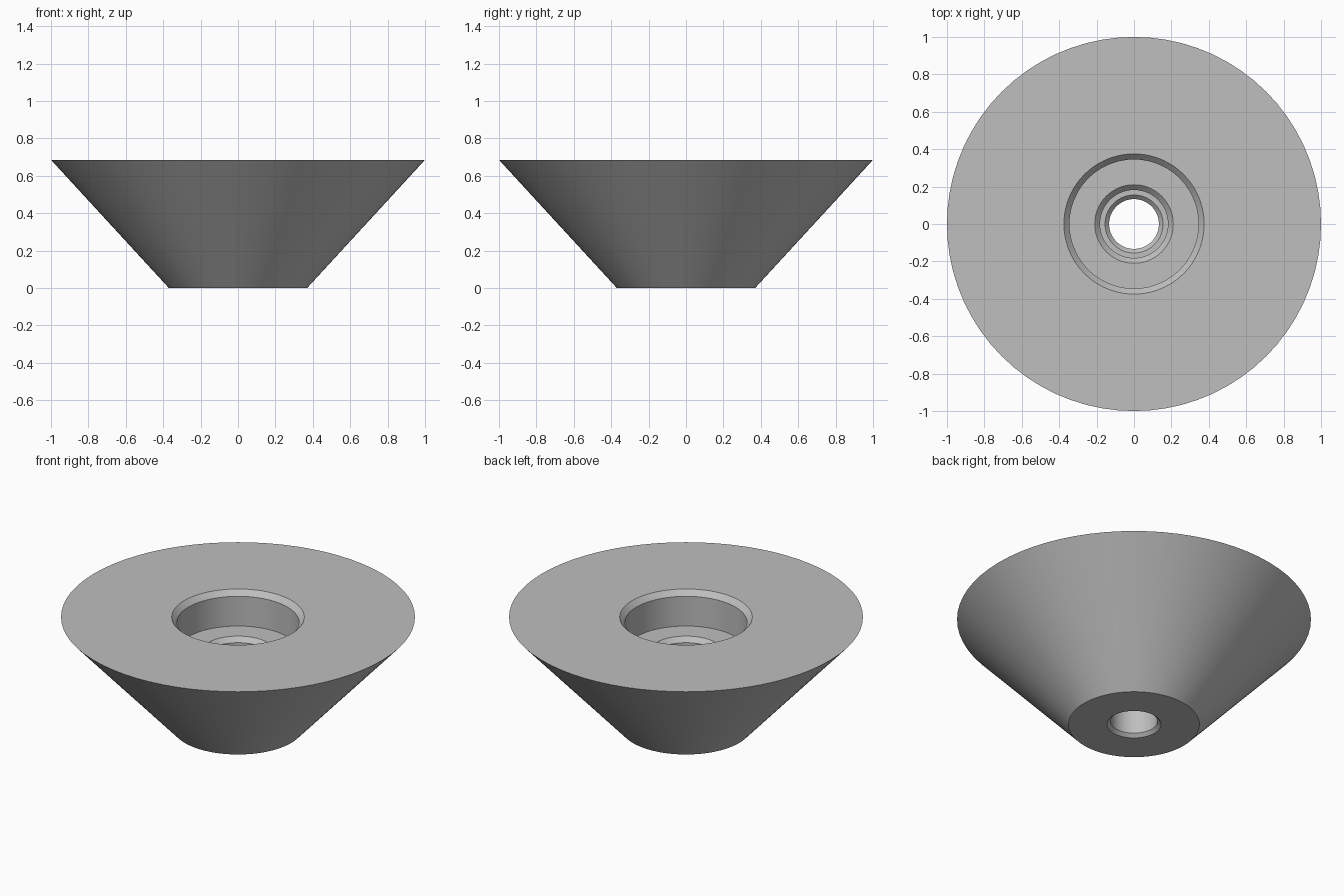
import bpy
import bmesh
import math

cube = bpy.data.objects.get("Cube")
if cube:
    bpy.data.objects.remove(cube, do_unlink=True)

SEGMENTS = 72

# Single plain grey
grey = bpy.data.materials.new("plain_grey")
grey.use_nodes = True
colour = (0.52, 0.52, 0.52, 1)
grey.diffuse_color = colour
grey.node_tree.nodes["Principled BSDF"].inputs["Base Color"].default_value = colour


def lathe(name, profile):
    """Revolve a closed (radius, height) outline around the z axis."""
    bm = bmesh.new()
    verts = [bm.verts.new((r, 0, z)) for r, z in profile]
    edges = [bm.edges.new((a, b)) for a, b in zip(verts, verts[1:] + verts[:1])]
    bmesh.ops.spin(bm, geom=verts + edges, cent=(0, 0, 0), axis=(0, 0, 1),
                   angle=math.tau, steps=SEGMENTS, use_merge=True)
    bmesh.ops.remove_doubles(bm, verts=bm.verts, dist=1e-5)
    bmesh.ops.recalc_face_normals(bm, faces=bm.faces)
    mesh = bpy.data.meshes.new(name)
    bm.to_mesh(mesh)
    bm.free()
    obj = bpy.data.objects.new(name, mesh)
    bpy.context.collection.objects.link(obj)
    mesh.materials.append(grey)
    return obj


# Cone with a stepped, chamfered through-bore
cone = lathe("bored_cone", [
    (0.37, 0), (1, 0.685),            # sloping outside
    (0.375, 0.685), (0.345, 0.653),   # upper recess chamfer
    (0.345, 0.468),                   # upper recess wall
    (0.21, 0.468), (0.182, 0.44),     # middle bore chamfer
    (0.182, 0.235),                   # middle bore wall
    (0.155, 0.235), (0.133, 0.213),   # lower bore chamfer
    (0.133, 0.02), (0.153, 0),        # lower bore wall and base chamfer
])

bpy.ops.object.select_all(action="DESELECT")
cone.select_set(True)
bpy.context.view_layer.objects.active = cone
bpy.ops.object.shade_smooth_by_angle(angle=math.radians(25))
